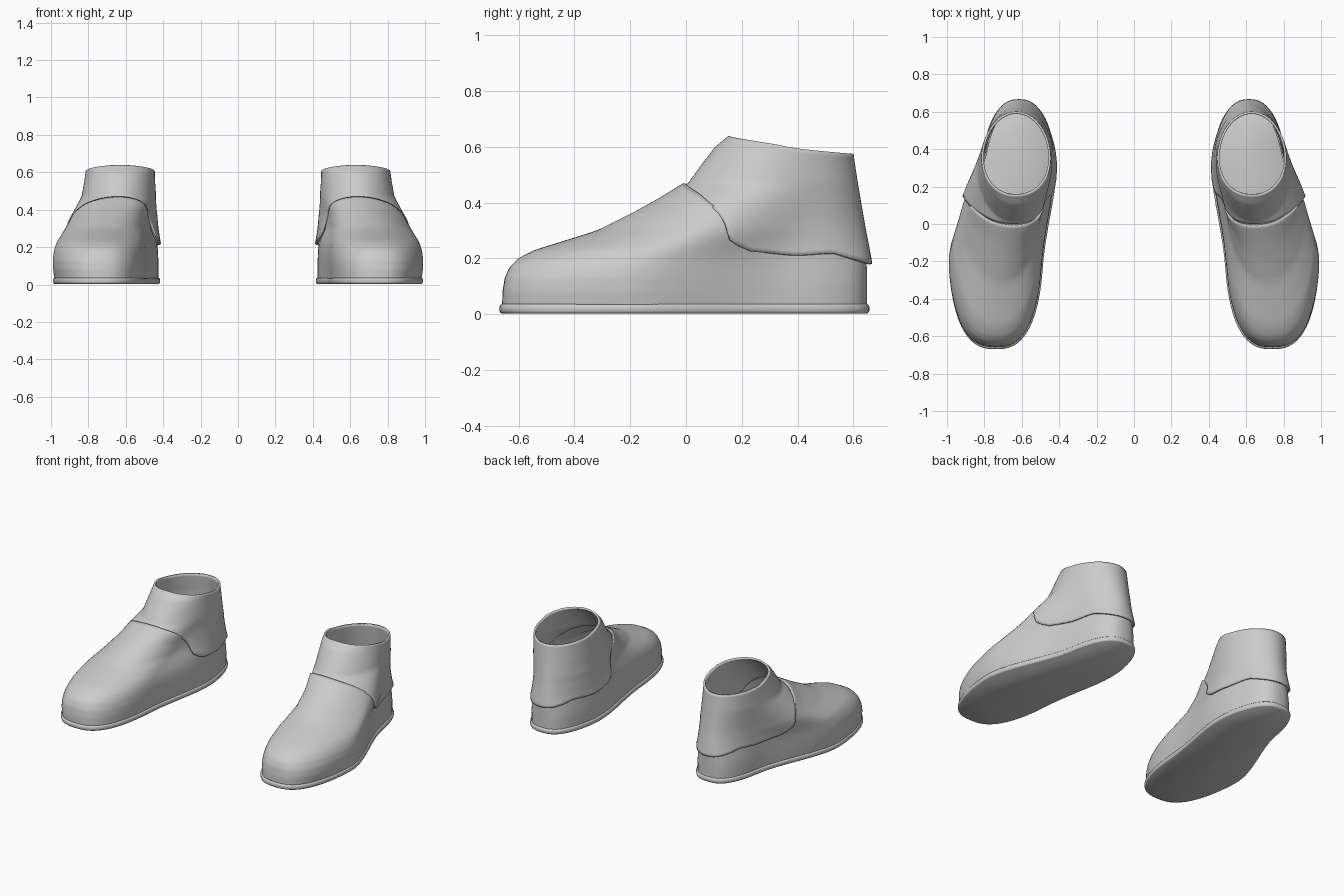
import bpy, bmesh, math

cube = bpy.data.objects.get("Cube")
if cube:
    bpy.data.objects.remove(cube, do_unlink=True)

mat = bpy.data.materials.new("light_grey")
mat.use_nodes = True
grey = (0.6, 0.6, 0.6, 1)
mat.diffuse_color = grey
mat.node_tree.nodes["Principled BSDF"].inputs["Base Color"].default_value = grey

COLUMNS = 72

# Foot slices: height, front y, back y, forefoot centre and half width, heel centre and half width
SLICES = [
    (0.00, -.660, .648, .738, .245, .615, .205),
    (0.08, -.658, .648, .742, .253, .615, .205),
    (0.13, -.650, .648, .742, .255, .615, .205),
    (0.17, -.632, .648, .740, .253, .615, .205),
    (0.20, -.602, .647, .737, .249, .615, .205),
    (0.23, -.545, .644, .733, .243, .615, .205),
    (0.25, -.480, .642, .727, .236, .615, .205),
    (0.30, -.320, .636, .712, .222, .615, .204),
    (0.37, -.180, .628, .685, .208, .617, .203),
    (0.47, 0.000, .615, .642, .196, .625, .194),
    (0.60, 0.104, .597, .630, .185, .630, .185),
    (0.65, 0.165, .595, .630, .185, .630, .185),
]
# Lower edge of the ankle collar: position from front (-1) to back (1), height
COLLAR_EDGE = [(-1, .465), (-.7, .425), (-.3, .36), (.21, .25),
               (.34, .225), (.6, .21), (.8, .22), (1, .18)]


def mix(a, b, f):
    return a + (b - a) * f


def smooth(f):
    f = min(max(f, 0), 1)
    return f * f * (3 - 2 * f)


def lookup(table, key):
    """Interpolate the rows of a table by their first column."""
    key = min(max(key, table[0][0]), table[-1][0])
    for a, b in zip(table, table[1:]):
        if key <= b[0]:
            f = (key - a[0]) / (b[0] - a[0])
            return [mix(p, q, f) for p, q in zip(a[1:], b[1:])]


def power(value, exponent):
    return math.copysign(abs(value) ** exponent, value)


def along(t):
    return -power(math.cos(t), .8)


def foot_point(t, z, offset=0):
    """Point on the foot surface at angle t (0 is the toe) and height z."""
    yf, yb, cf, wf, cb, wb = lookup(SLICES, z)
    e = mix(.75, 1, smooth((z - .08) / .28))
    u, s = -power(math.cos(t), e), power(math.sin(t), e)
    f = smooth((u + .35) / .95)
    x = mix(cf, cb, f) + s * mix(wf, wb, f) + offset * math.sin(t)
    y = mix(yf, yb, (u + 1) / 2) - offset * math.cos(t)
    return x, y, z


def loft(name, rows, point, side, capped=False, thickness=0):
    """Skin a stack of closed rings; point(t, v) gives each vertex."""
    bm = bmesh.new()
    rings = []
    for j in range(rows + 1):
        ring = []
        for i in range(COLUMNS):
            x, y, z = point(2 * math.pi * i / COLUMNS, j / rows)
            ring.append(bm.verts.new((x * side, y, z)))
        rings.append(ring)
    for low, high in zip(rings, rings[1:]):
        for i in range(COLUMNS):
            k = (i + 1) % COLUMNS
            bm.faces.new((low[i], low[k], high[k], high[i]))
    if capped:
        bm.faces.new(rings[0][::-1])
        bm.faces.new(rings[-1])
    if side < 0:
        bmesh.ops.reverse_faces(bm, faces=bm.faces[:])
    mesh = bpy.data.meshes.new(name)
    bm.to_mesh(mesh)
    bm.free()
    mesh.materials.append(mat)
    obj = bpy.data.objects.new(name, mesh)
    bpy.context.collection.objects.link(obj)
    if thickness:
        shell = obj.modifiers.new("shell", 'SOLIDIFY')
        shell.thickness = thickness
        shell.offset = -1
    bpy.ops.object.select_all(action='DESELECT')
    obj.select_set(True)
    bpy.context.view_layer.objects.active = obj
    bpy.ops.object.shade_smooth_by_angle(angle=math.radians(50))


# Sole: thin welt with a rounded edge
def sole(t, v):
    x, y, _ = foot_point(t, .02, .002 + .008 * math.sin(math.pi * v) ** .5)
    return x, y, .003 + .033 * v


# Upper: toe box, instep and heel, ending in a small lip at the collar
def upper(t, v):
    z = mix(.03, lookup(COLLAR_EDGE, along(t))[0] + .006, v)
    front = smooth(-along(t))
    return foot_point(t, z, .008 * front * smooth((v - .85) / .15))


# Collar: tucked under the instep, flaring over the heel
def collar(t, v):
    u = along(t)
    low = lookup(COLLAR_EDGE, u)[0]
    high = mix(.64, .575, ((u + 1) / 2) ** .8)
    flare = mix(-.008, .02, smooth((u + 1) / 1.3)) * (1 - v) ** 2
    return foot_point(t, mix(low, high, v), flare)


for label, side in (("left", 1), ("right", -1)):
    loft(label + "_sole", 8, sole, side, capped=True)
    loft(label + "_upper", 40, upper, side, thickness=.008)
    loft(label + "_collar", 24, collar, side, thickness=.012)
